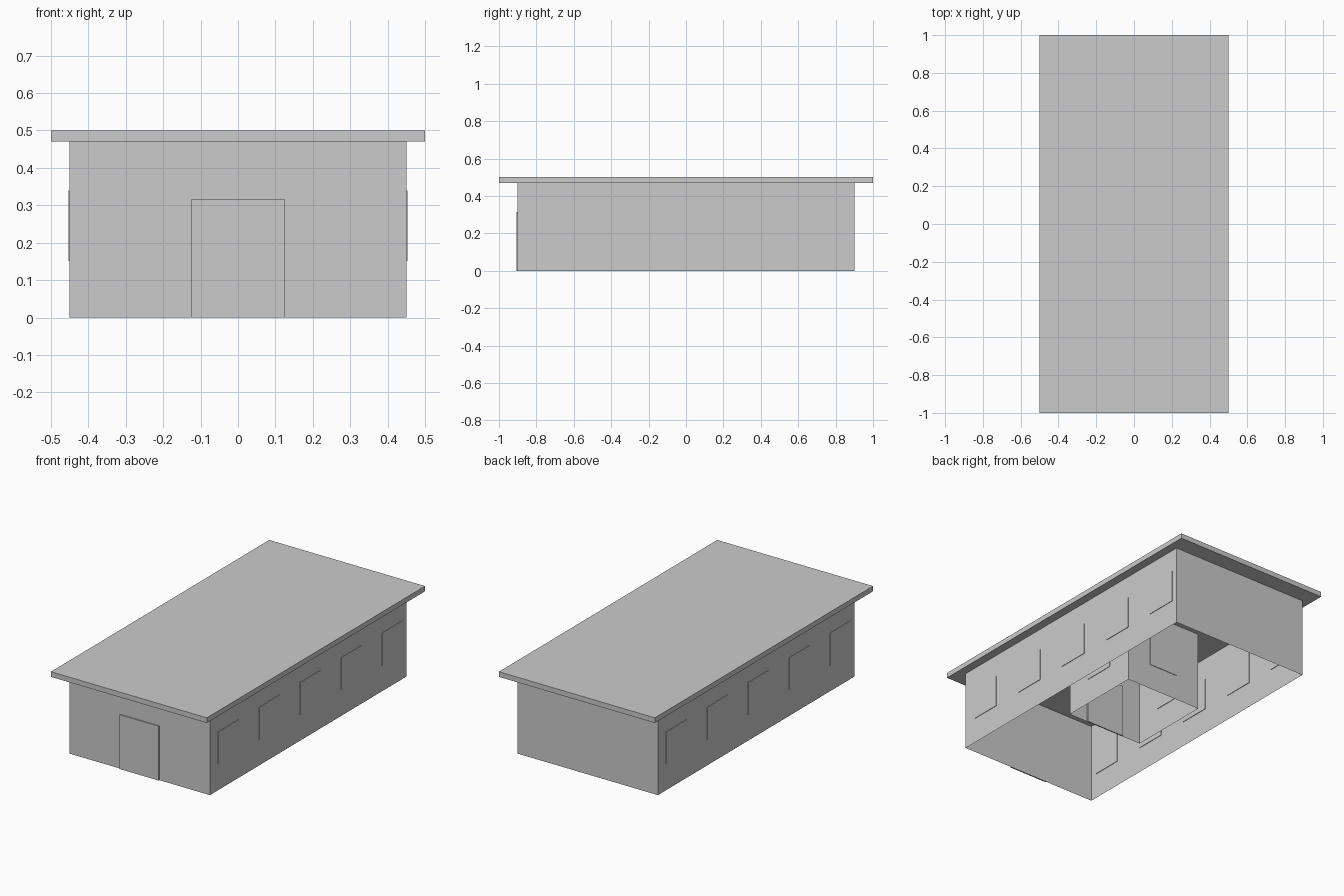
import bpy, bmesh

if "Cube" in bpy.data.objects:
    bpy.data.objects.remove(bpy.data.objects["Cube"])


def box(name, center, size):
    bm = bmesh.new()
    bmesh.ops.create_cube(bm, size=1)
    for v in bm.verts:
        v.co = [v.co[i] * size[i] + center[i] for i in range(3)]
    return finish(name, bm)


def wall_ring(name, hx, hy, height, inward=False):
    # four thin wall sheets, open at top and bottom
    bm = bmesh.new()
    corners = [(-hx, -hy), (hx, -hy), (hx, hy), (-hx, hy)]
    low = [bm.verts.new((x, y, 0)) for x, y in corners]
    high = [bm.verts.new((x, y, height)) for x, y in corners]
    for i in range(4):
        j = (i + 1) % 4
        face = bm.faces.new((low[i], low[j], high[j], high[i]))
        if inward:
            face.normal_flip()
    return finish(name, bm)


def finish(name, bm):
    mesh = bpy.data.meshes.new(name)
    bm.to_mesh(mesh)
    bm.free()
    obj = bpy.data.objects.new(name, mesh)
    bpy.context.collection.objects.link(obj)
    return obj


WALL_H = 0.47
WIN, WIN_Z, THIN = 0.188, 0.245, 0.006
DOOR_W, DOOR_H = 0.25, 0.315

# Roof slab and the two rings of walls
box("roof", (0, 0, 0.485), (1.0, 2.0, 0.03))
wall_ring("outer_walls", 0.45, 0.9, WALL_H)
wall_ring("courtyard_walls", 0.25, 0.25, WALL_H, inward=True)

# Five window panels on each long side, the far side turned half round
for side, label in ((1, "right"), (-1, "left")):
    for i in range(5):
        y = side * (-0.73 + 0.375 * i)
        box(f"{label}_window_{i + 1}", (side * 0.45, y, WIN_Z), (THIN, WIN, WIN))
    # Courtyard side windows
    box(f"courtyard_{label}_window", (side * 0.25, 0, WIN_Z), (THIN, WIN, WIN))

# Courtyard back window
box("courtyard_back_window", (0, 0.25, WIN_Z), (WIN, THIN, WIN))

# Doors on the front wall and the courtyard wall
box("front_door", (0, -0.9025, DOOR_H / 2), (DOOR_W, 0.007, DOOR_H))
box("courtyard_door", (0, -0.2475, DOOR_H / 2), (DOOR_W, 0.007, DOOR_H))
